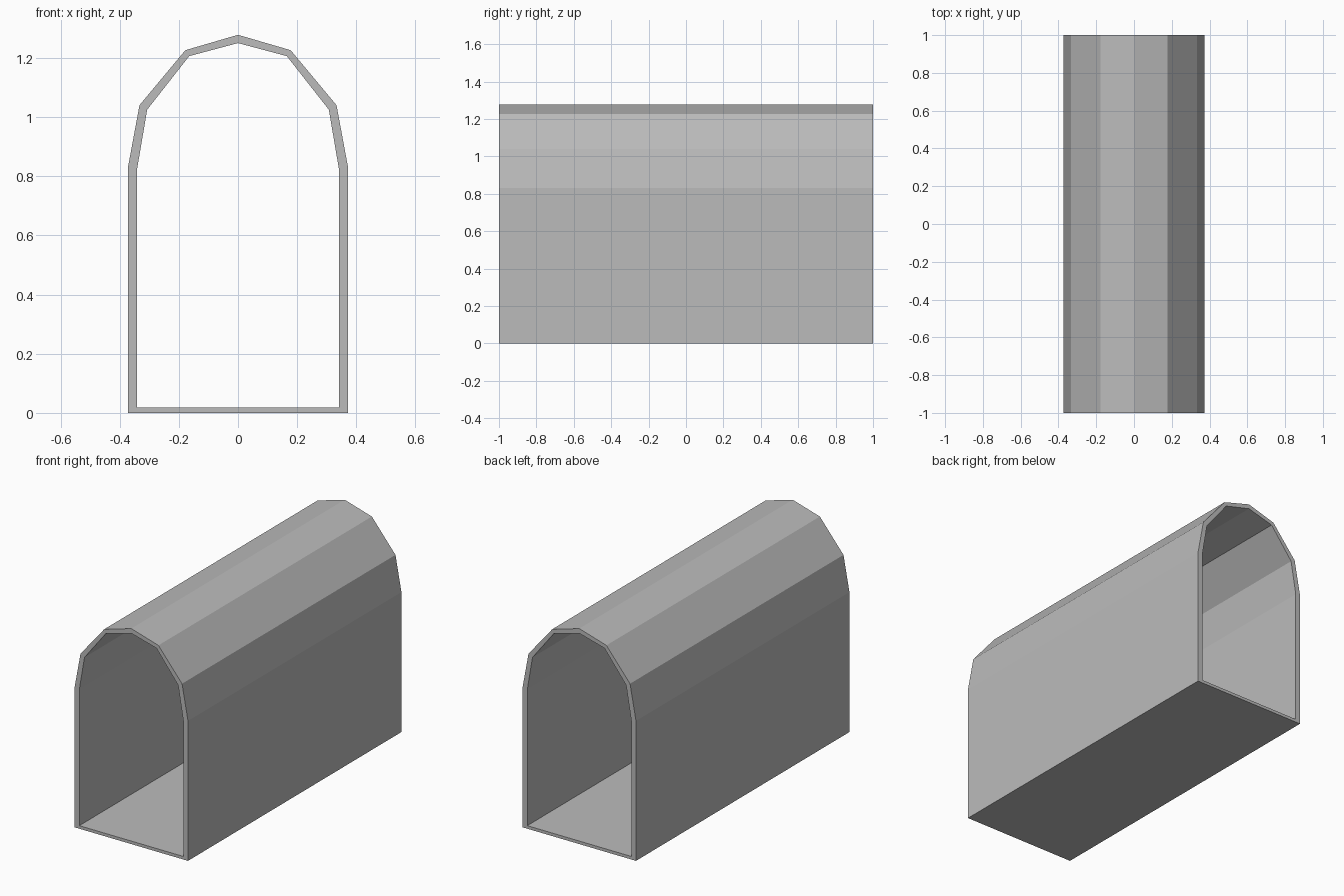
import bpy
import bmesh

if "Cube" in bpy.data.objects:
    bpy.data.objects.remove(bpy.data.objects["Cube"], do_unlink=True)

HALF_LENGTH = 1.0


def make_material(name, color):
    mat = bpy.data.materials.new(name)
    mat.use_nodes = True
    mat.diffuse_color = color
    mat.node_tree.nodes["Principled BSDF"].inputs["Base Color"].default_value = color
    return mat


def mirrored(half):
    """Close a right-hand half profile that ends at the crown on x = 0."""
    return half + [(-x, z) for x, z in reversed(half[:-1])]


# Arch profiles, from the floor corner up to the crown
outer = mirrored([(0.372, 0), (0.372, 0.83), (0.333, 1.04), (0.178, 1.226), (0, 1.278)])
inner = mirrored([(0.341, 0.018), (0.341, 0.825), (0.307, 1.025), (0.165, 1.206), (0, 1.25)])

# Hollow tunnel: four rings of vertices joined by quads
bm = bmesh.new()
rings = [[bm.verts.new((x, y, z)) for x, z in profile]
         for profile, y in ((outer, -HALF_LENGTH), (outer, HALF_LENGTH),
                            (inner, HALF_LENGTH), (inner, -HALF_LENGTH))]
count = len(outer)
for r, ring in enumerate(rings):
    following = rings[(r + 1) % len(rings)]
    for i in range(count):
        j = (i + 1) % count
        bm.faces.new((ring[i], ring[j], following[j], following[i]))
bmesh.ops.recalc_face_normals(bm, faces=bm.faces)

mesh = bpy.data.meshes.new("arched_tunnel")
bm.to_mesh(mesh)
bm.free()
mesh.materials.append(make_material("plain grey", (0.5, 0.5, 0.5, 1)))
tunnel = bpy.data.objects.new("arched_tunnel", mesh)
bpy.context.collection.objects.link(tunnel)
